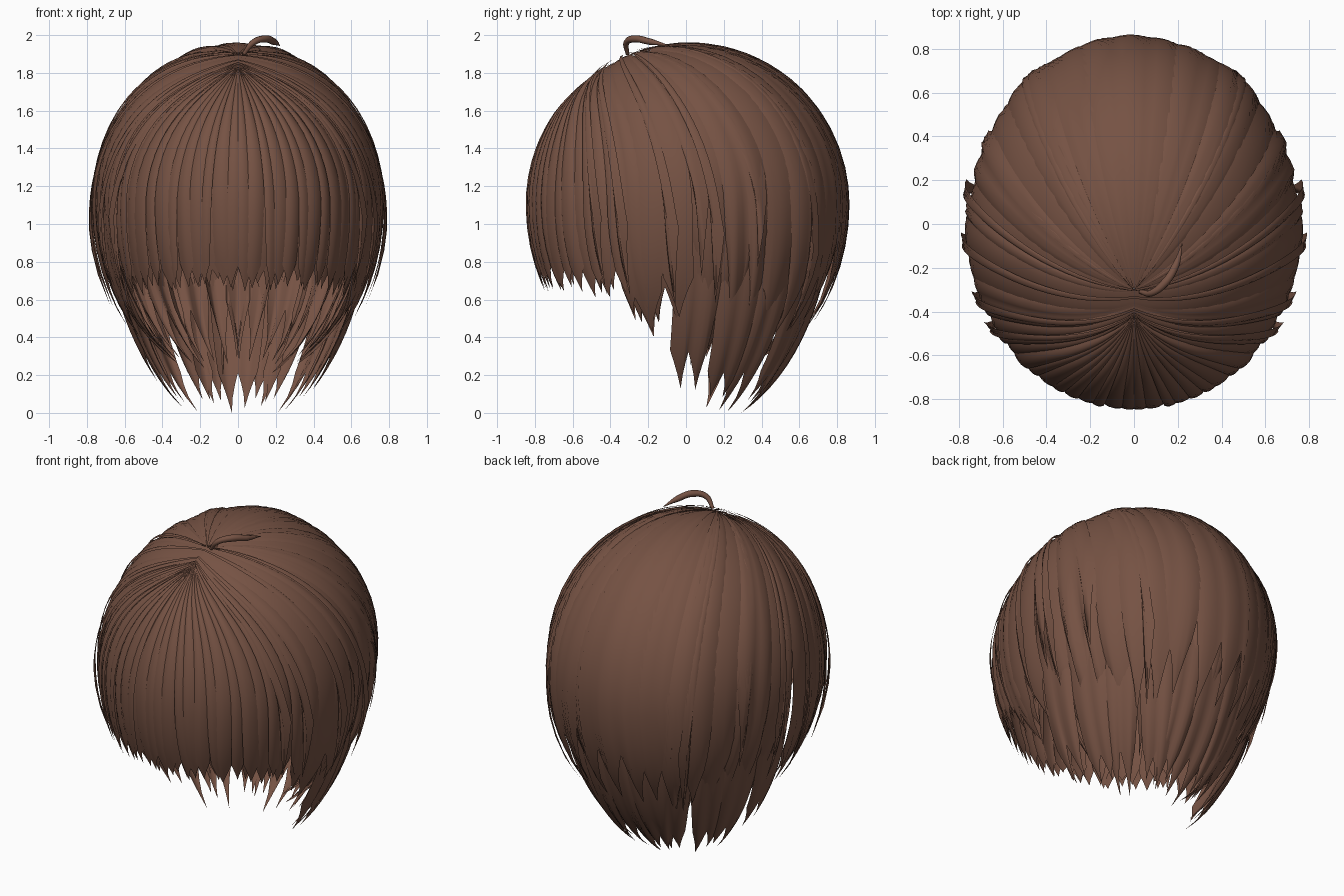
import bpy, math, random
from mathutils import Vector

random.seed(7)
if "Cube" in bpy.data.objects:
    bpy.data.objects.remove(bpy.data.objects["Cube"])

brown = bpy.data.materials.new("chestnut brown")
brown.use_nodes = True
color = (0.18, 0.085, 0.057, 1)
brown.diffuse_color = color
bsdf = brown.node_tree.nodes["Principled BSDF"]
bsdf.inputs["Base Color"].default_value = color
bsdf.inputs["Roughness"].default_value = 0.7

HALF_X, HALF_Y, TOP, MID_Z = 0.775, 0.86, 0.865, 1.1


def parting(az):
    """Forward shift of the root: fringe roots lie further forward than the crown."""
    t = min(1, max(0, (abs(az) - 40) / 60))
    return -0.58 + 0.2 * t * t * (3 - 2 * t)


def on_head(az, phi, low, shift):
    """Point on the egg-shaped head, az from the front, phi down from the top."""
    a = math.radians(az)
    p = Vector((math.sin(phi) * math.sin(a), -math.sin(phi) * math.cos(a), math.cos(phi)))
    p.y += shift * max(0, math.cos(phi)) ** 2
    p.normalize()
    return Vector((p.x * HALF_X, p.y * HALF_Y, p.z * (TOP if p.z > 0 else low)))


def lock(name, a0, a1, tip, depth=0.15, teeth=1, r=0.985, low=1.0, start=0.0,
         bulge=0.02, tilt=0.006, sway=0.0, flare=0.0, ragged=0.04, root=True, rows=20):
    """One sheet of hair from the parting down to a row of pointed tips."""
    cols = 6 * teeth
    drops = [random.uniform(-ragged, ragged) for _ in range(teeth)]
    verts, faces = [], []
    for i in range(rows + 1):
        s = start + (1 - start) * i / rows
        for j in range(cols + 1):
            u = 2 * j / cols - 1
            tooth = min(j // 6, teeth - 1)
            v = abs((j - 6 * tooth) / 3 - 1)
            az = a0 + (a1 - a0) * j / cols
            end = tip + depth * v ** 0.85 + drops[tooth] * (1 - v)
            uz = (end - MID_Z) / r / (low if end < MID_Z else TOP)
            phi = s * math.acos(max(-0.995, min(1, uz)))
            body = min(1, 2.5 * s) * (1 - 0.4 * s ** 5)
            ridge = 0.35 * (1 - v * v) if teeth > 1 else 0
            k = r + body * (bulge * ((1 - u * u) * 0.65 + ridge) + tilt * u)
            p = on_head(az + sway * s ** 6, phi, low, parting(az) if root else 0) * k
            out = 1 + flare * s ** 5
            verts.append((p.x * out, p.y * out, max(0, p.z + MID_Z)))
    n = cols + 1
    for i in range(rows):
        for j in range(cols):
            q = i * n + j
            faces.append((q, q + n, q + n + 1, q + 1))
    mesh = bpy.data.meshes.new(name)
    mesh.from_pydata(verts, [], faces)
    mesh.materials.append(brown)
    for f in mesh.polygons:
        f.use_smooth = True
    obj = bpy.data.objects.new(name, mesh)
    bpy.context.collection.objects.link(obj)


def pair(name, a0, a1, tip, **kw):
    """The same lock on both sides of the head, with different ragged tips."""
    sway, tilt = kw.pop("sway", 0), kw.pop("tilt", 0.006)
    lock(name + "_left", a0, a1, tip, sway=sway, tilt=tilt, **kw)
    lock(name + "_right", -a1, -a0, tip, sway=-sway, tilt=-tilt, **kw)


def rand(a):
    return random.uniform(-a, a)


# Fringe: narrow locks of uneven width in two layers
a = 0
for i in range(13):
    w = 5 + 1.3 * math.sin(i * 2.4)
    pair(f"fringe_{i}", a - 0.8, a + w + 0.8, 0.67 - 0.03 * (i / 12) + rand(0.02), depth=0.12,
         r=0.978 + rand(0.008), bulge=0.024, tilt=-0.008, sway=rand(2), ragged=0.02)
    pair(f"fringe_under_{i}", a + 2, a + w + 3, 0.69 + rand(0.02), depth=0.1,
         r=0.962, bulge=0.012, sway=rand(3))
    a += w

# Side locks in front of the ears
pair("temple_front", 61, 74, 0.5, depth=0.16, teeth=2, r=0.975, sway=2)
pair("temple_middle", 70, 83, 0.44, depth=0.2, r=0.98, sway=-3)
pair("temple_back", 80, 92, 0.5, depth=0.22, r=0.985, sway=1)
pair("temple_under", 64, 90, 0.52, depth=0.15, teeth=3, r=0.955)

# Outer locks behind the ears and around the back
pair("side_outer_front", 89, 106, 0.35, depth=0.34, r=0.975, sway=6, flare=-0.12)
pair("side_outer_middle", 102, 121, 0.32, depth=0.36, teeth=2, r=0.985, sway=7, flare=-0.1)
pair("side_outer_back", 116, 135, 0.4, depth=0.34, r=0.98, sway=6, flare=-0.05, ragged=0.08)
pair("back_outer_side", 130, 149, 0.42, depth=0.3, teeth=2, r=0.988, sway=4, ragged=0.08)
pair("back_outer_middle", 144, 167, 0.5, depth=0.3, teeth=2, r=0.98, sway=-4, ragged=0.1)
lock("back_outer_center", 162, 198, 0.52, depth=0.3, teeth=3, r=0.988, sway=3, ragged=0.1)

# Middle layer of the back
for i in range(5):
    a = 94 + i * 17.5
    pair(f"back_middle_{i}", a - 2, a + 20, 0.27 + rand(0.05), depth=0.3, teeth=2, r=0.94,
         start=0.35, root=False, sway=rand(5), bulge=0.025, flare=-0.08)

# Nape: the longest layer, tucked inward
for i in range(5):
    a = 88 + i * 17
    pair(f"nape_{i}", a - 1, a + 19, 0.16 if i == 0 else 0.05, depth=0.17, teeth=2, r=0.9,
         low=1.33, start=0.45, root=False, sway=rand(6), bulge=0.02, ragged=0.05, flare=-0.05)
lock("nape_center", 166, 194, 0.04, depth=0.18, teeth=2, r=0.89, low=1.33, start=0.45,
     root=False, bulge=0.02, flare=-0.05)

# Loose thin strands standing off the surface
for i, (a, tip) in enumerate([(52, 0.64), (62, 0.6), (80, 0.58), (96, 0.55), (138, 0.45)]):
    pair(f"strand_{i}", a, a + 3.5, tip, depth=0.4, r=0.998, bulge=0.012,
         flare=0.03, sway=4, tilt=0)

# Raised ridges fanning out from the crown
for i, a in enumerate((90, 112, 143)):
    pair(f"crown_ridge_{i}", a, a + 6, 0.75, depth=0.5, r=0.988, bulge=0.018, tilt=0, sway=3)

# Small curled tuft at the crown
curve = bpy.data.curves.new("crown_tuft", "CURVE")
curve.dimensions = "3D"
curve.bevel_depth = 0.02
curve.bevel_resolution = 2
curve.use_fill_caps = True
path = [(0.03, -0.31, 1.9, 0.5), (0.08, -0.315, 1.96, 0.8), (0.14, -0.27, 1.98, 1),
        (0.19, -0.19, 1.965, 0.9), (0.22, -0.09, 1.945, 0.1)]
spline = curve.splines.new("BEZIER")
spline.bezier_points.add(len(path) - 1)
for bp, (x, y, z, rad) in zip(spline.bezier_points, path):
    bp.co = (x, y, z)
    bp.radius = rad
    bp.handle_left_type = bp.handle_right_type = "AUTO"
curve.materials.append(brown)
bpy.context.collection.objects.link(bpy.data.objects.new("crown_tuft", curve))
